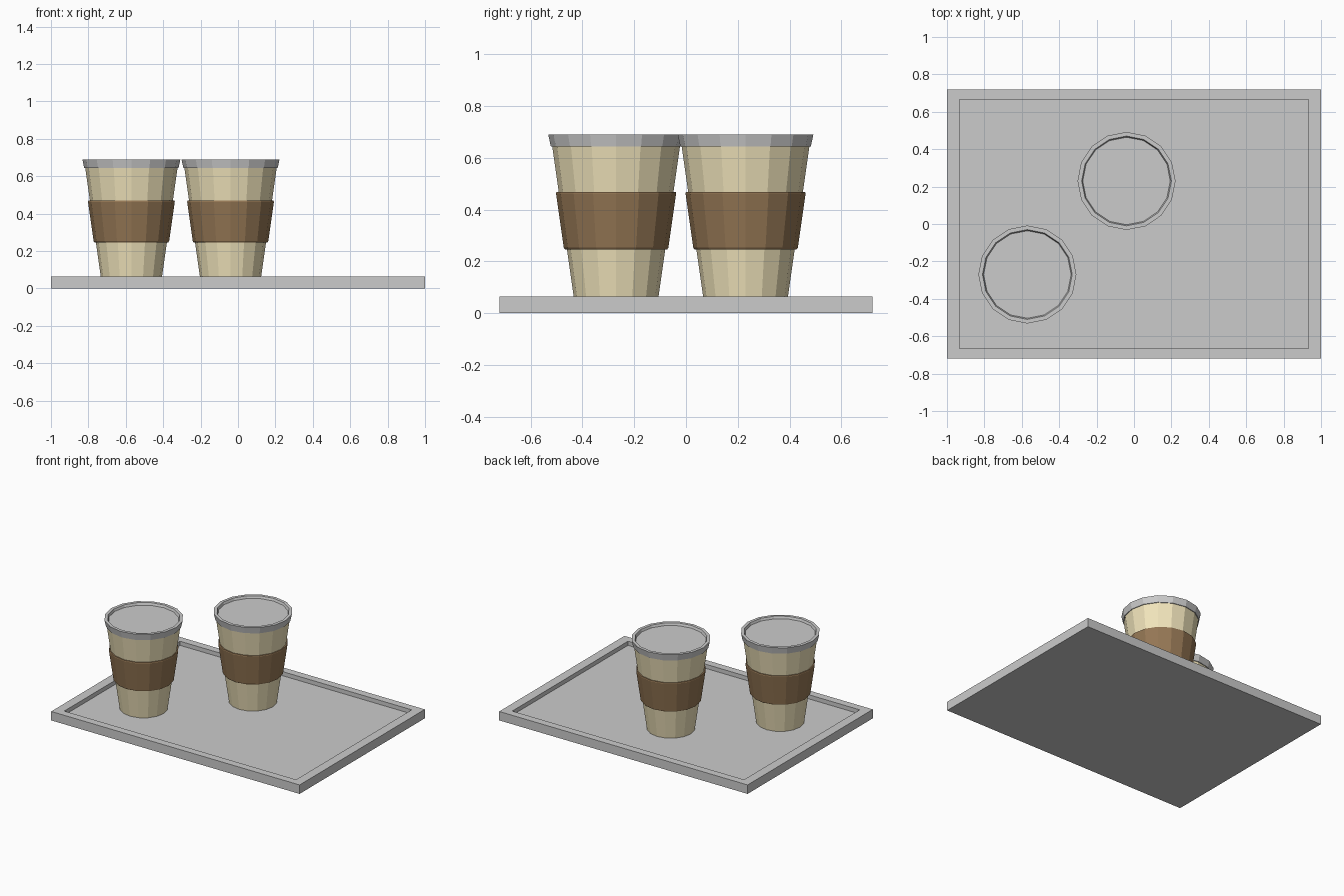
import bpy, bmesh, math

if "Cube" in bpy.data.objects:
    bpy.data.objects.remove(bpy.data.objects["Cube"])

SIDES = 16
FLOOR = 0.035


def material(name, rgb):
    m = bpy.data.materials.new(name)
    m.diffuse_color = (*rgb, 1)
    m.use_nodes = True
    m.node_tree.nodes["Principled BSDF"].inputs["Base Color"].default_value = m.diffuse_color
    return m


def finish(name, bm, mat=None, loc=(0, 0, 0)):
    bmesh.ops.recalc_face_normals(bm, faces=bm.faces)
    me = bpy.data.meshes.new(name)
    bm.to_mesh(me)
    bm.free()
    ob = bpy.data.objects.new(name, me)
    ob.location = loc
    bpy.context.collection.objects.link(ob)
    if mat:
        me.materials.append(mat)
    return ob


def lathe(name, profile, loc, mat=None, loop=False):
    """Spin (radius, z) points round z; either a closed ring or a capped solid."""
    bm = bmesh.new()
    rings = [[bm.verts.new((r * math.cos(a), r * math.sin(a), z))
              for a in (2 * math.pi * i / SIDES for i in range(SIDES))]
             for r, z in profile]
    pairs = list(zip(rings, rings[1:]))
    if loop:
        pairs.append((rings[-1], rings[0]))
    else:
        bm.faces.new(rings[0])
        bm.faces.new(rings[-1])
    for a, b in pairs:
        for i in range(SIDES):
            j = (i + 1) % SIDES
            bm.faces.new((a[i], a[j], b[j], b[i]))
    return finish(name, bm, mat, loc)


# Tray: box with an inset, sunken top
bm = bmesh.new()
bmesh.ops.create_cube(bm, size=1)
for v in bm.verts:
    v.co = (v.co.x * 2, v.co.y * 1.44, (v.co.z + 0.5) * 0.065)
top = max(bm.faces, key=lambda f: f.calc_center_median().z)
bmesh.ops.inset_region(bm, faces=[top], thickness=0.06)
for v in top.verts:
    v.co.x = math.copysign(0.933, v.co.x)
    v.co.y = math.copysign(0.665, v.co.y)
well = bmesh.ops.extrude_discrete_faces(bm, faces=[top])["faces"][0]
for v in well.verts:
    v.co.z = FLOOR
finish("tray", bm)

cream = material("cream_paper", (0.88, 0.78, 0.50))
brown = material("brown_card", (0.30, 0.185, 0.09))


def cup_radius(z):
    return 0.164 + (z - 0.065) * 0.143


# Takeaway cups: tapered body, card sleeve, recessed lid
for side, (x, y) in (("left", (-0.57, -0.27)), ("right", (-0.04, 0.23))):
    loc = (x, y, 0)
    lathe(f"cup_body_{side}",
          [(cup_radius(z), z) for z in (FLOOR, 0.65)], loc, cream)
    lathe(f"cup_sleeve_{side}",
          [(cup_radius(0.246) - 0.002, 0.246), (0.197, 0.246), (0.202, 0.253),
           (0.232, 0.463), (0.230, 0.469), (cup_radius(0.469) - 0.002, 0.469)],
          loc, brown, loop=True)
    lathe(f"cup_lid_{side}",
          [(0.240, 0.643), (0.252, 0.643), (0.262, 0.690),
           (0.240, 0.690), (0.234, 0.673)], loc)
